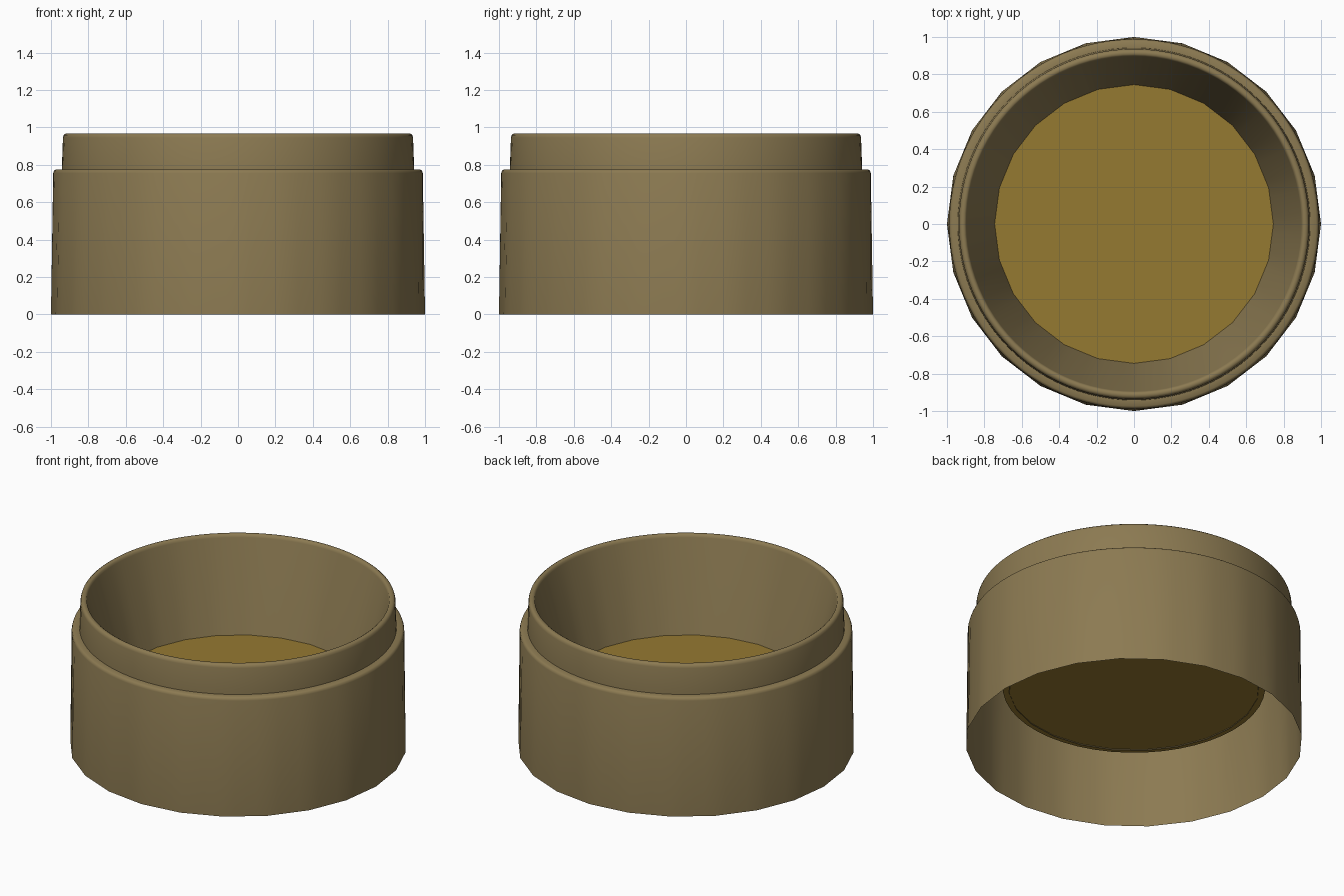
import bpy, bmesh, math

if "Cube" in bpy.data.objects:
    bpy.data.objects.remove(bpy.data.objects["Cube"])

SIDES = 24          # coarse polygon at the open lower edges
SEG = 96            # fine round upper rings


def material(name, rgb):
    m = bpy.data.materials.new(name)
    m.diffuse_color = (*rgb, 1.0)
    m.use_nodes = True
    m.node_tree.nodes["Principled BSDF"].inputs["Base Color"].default_value = m.diffuse_color
    return m


def radius_at(r, a, coarse):
    """Radius of a circle, or of a 24-sided polygon when coarse."""
    if not coarse:
        return r
    step = 2 * math.pi / SIDES
    return r * math.cos(step / 2) / math.cos(a % step - step / 2)


def finish(name, bm, mat):
    me = bpy.data.meshes.new(name)
    bm.to_mesh(me)
    bm.free()
    me.materials.append(mat)
    ob = bpy.data.objects.new(name, me)
    bpy.context.collection.objects.link(ob)
    bpy.ops.object.select_all(action='DESELECT')
    ob.select_set(True)
    bpy.context.view_layer.objects.active = ob
    bpy.ops.object.shade_smooth_by_angle(angle=math.radians(40))
    return ob


def lathe(name, profile, mat):
    """Revolve (radius, z, coarse) points into an open surface."""
    bm = bmesh.new()
    rings = []
    for r, z, coarse in profile:
        ring = []
        for j in range(SEG):
            # exact index keeps polygon corners clean
            a = 2 * math.pi * j / SEG
            rr = radius_at(r, 2 * math.pi * (j % (SEG // SIDES)) / SEG, coarse)
            ring.append(bm.verts.new((rr * math.cos(a), rr * math.sin(a), z)))
        rings.append(ring)
    for lo, hi in zip(rings, rings[1:]):
        for j in range(SEG):
            k = (j + 1) % SEG
            bm.faces.new((lo[j], lo[k], hi[k], hi[j]))
    return finish(name, bm, mat)


tan = material("dull_tan", (0.262, 0.195, 0.084))
gold = material("dark_gold", (0.300, 0.192, 0.031))

# Shell: outer wall, ledge, raised rim and tapered inner wall, open below
lathe("container_shell", [
    (1.0, 0.0, True),
    (0.988, 0.755, False), (0.984, 0.768, False), (0.974, 0.775, False),
    (0.942, 0.775, False),
    (0.936, 0.945, False), (0.932, 0.959, False), (0.922, 0.967, False),
    (0.908, 0.967, False), (0.899, 0.961, False), (0.895, 0.948, False),
    (0.743, 0.372, True),
], tan)

# Floor disc, slightly wider than the lower opening of the inner wall
bm = bmesh.new()
bmesh.ops.create_circle(bm, cap_ends=True, segments=48, radius=0.78)
for v in bm.verts:
    v.co.z = 0.38
finish("floor_disc", bm, gold)
